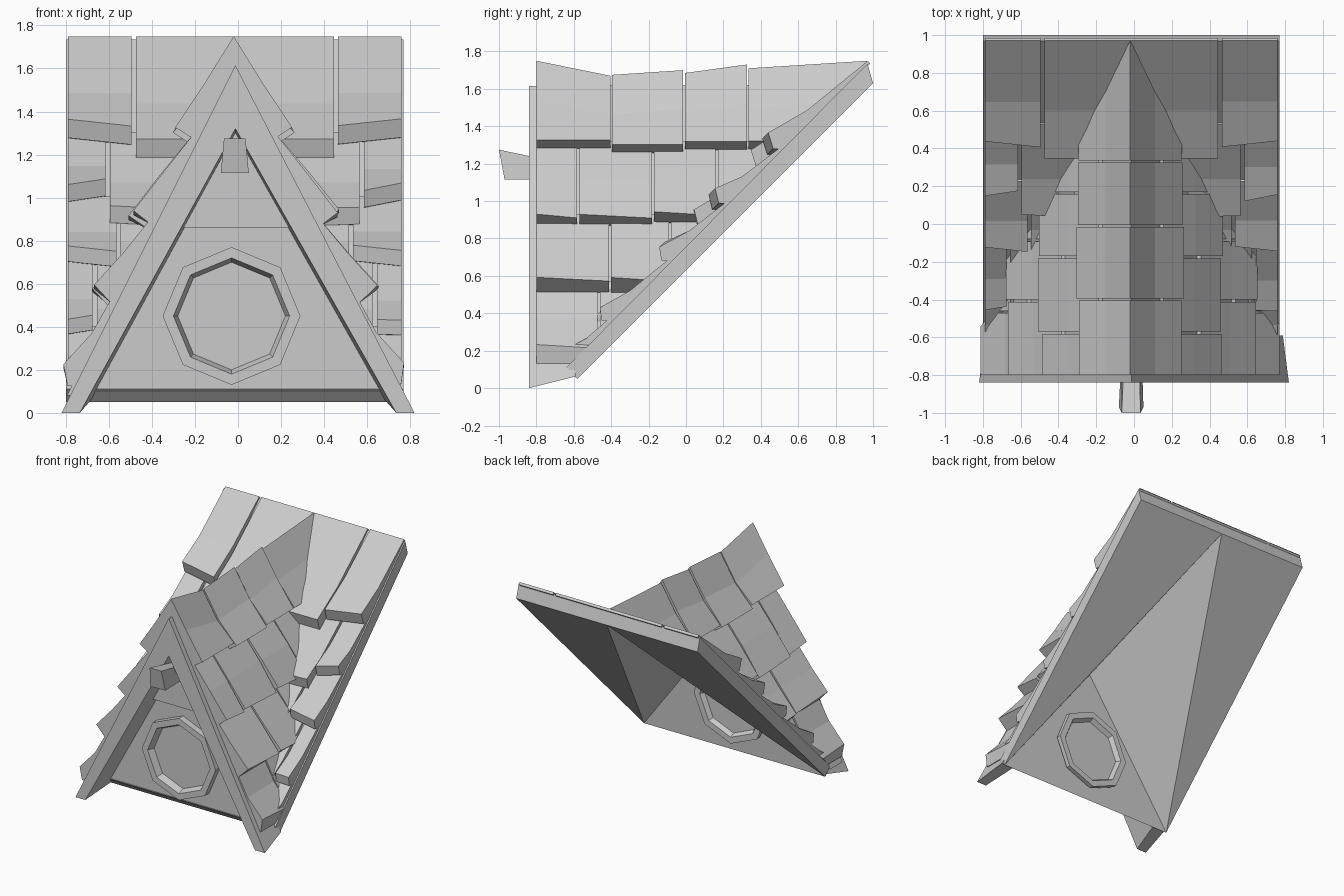
import bpy, bmesh, math, random
from mathutils import Vector

random.seed(4)
cube = bpy.data.objects.get("Cube")
if cube:
    bpy.data.objects.remove(cube, do_unlink=True)

grey = bpy.data.materials.new("plain grey")
grey.use_nodes = True
COL = (0.6, 0.6, 0.6, 1)
grey.diffuse_color = COL
grey.node_tree.nodes["Principled BSDF"].inputs["Base Color"].default_value = COL

SHIFT = -0.015   # tiles and slab sit slightly off centre
BASE = 0.75      # slab top: z = y + BASE
HALF = 0.785     # half width of the slab


def finish(name, bm, dx=0.0):
    bmesh.ops.translate(bm, verts=bm.verts[:], vec=(dx, 0, 0))
    bmesh.ops.recalc_face_normals(bm, faces=bm.faces[:])
    me = bpy.data.meshes.new(name)
    bm.to_mesh(me)
    bm.free()
    me.materials.append(grey)
    ob = bpy.data.objects.new(name, me)
    bpy.context.collection.objects.link(ob)
    return ob


def loft(bm, a, b):
    """Closed solid between two matching outlines."""
    va, vb = [bm.verts.new(p) for p in a], [bm.verts.new(p) for p in b]
    n = len(va)
    bm.faces.new(va)
    bm.faces.new(vb[::-1])
    for i in range(n):
        j = (i + 1) % n
        bm.faces.new((va[i], vb[i], vb[j], va[j]))


def cut(bm, co, no):
    """Keep the side the normal points to and cap the cut."""
    geom = bm.verts[:] + bm.edges[:] + bm.faces[:]
    bmesh.ops.bisect_plane(bm, geom=geom, dist=1e-5, plane_co=co, plane_no=no, clear_inner=True)
    rim = [e for e in bm.edges if e.is_boundary]
    if rim:
        bmesh.ops.holes_fill(bm, edges=rim, sides=0)


def tent(s):
    """Corner, apex and front peak of the hollow under the dormer."""
    return Vector((s * HALF, -0.58, 0.05)), Vector((0, 1, 1.63)), Vector((0, -0.53, 1.09))


def cut_tent(bm, s, gap):
    a, b, c = tent(s)
    n = (b - a).cross(c - a).normalized()
    if n.x * s < 0:
        n = -n
    cut(bm, a + n * gap, n)


def outer(z):
    return 0.82 * (1 - z / 1.62)


# Sloping roof slab, open under the dormer
for s, side in ((1, "left"), (-1, "right")):
    bm = bmesh.new()
    prof = [(-0.58, 0.05), (1, 1.63), (0.97, 1.735), (-0.64, 0.11)]
    loft(bm, [(0, y, z) for y, z in prof], [(s * HALF, y, z) for y, z in prof])
    cut_tent(bm, s, 0)
    finish("roof_slab_" + side, bm, SHIFT)

# Sill along the bottom edge of the slab
bm = bmesh.new()
prof = [(-0.582, 0.05), (-0.641, 0.11), (-0.582, 0.11)]
loft(bm, [(-HALF, y, z) for y, z in prof], [(HALF, y, z) for y, z in prof])
finish("bottom_sill", bm, SHIFT)

# Inner lining of the hollow
bm = bmesh.new()
la, apex, peak = tent(1)
ra = tent(-1)[0]
vs = [bm.verts.new(p) for p in (la, ra, apex, peak)]
for f in ((0, 2, 3), (1, 3, 2), (0, 3, 1)):
    bm.faces.new([vs[i] for i in f])
finish("hollow_lining", bm, SHIFT)

# Thin dormer shell that closes the joints between its tiles
for s, side in ((1, "left"), (-1, "right")):
    bm = bmesh.new()
    prof = [(outer(0.08), 0.08), (outer(0.08) - 0.03, 0.08), (0, 1.56), (0, 1.62)]
    loft(bm, [(s * x, -0.8, z) for x, z in prof], [(s * x, 0.95, z) for x, z in prof])
    cut(bm, (0, 0, BASE - 0.02), (0, -1, 1))
    cut_tent(bm, s, 0.01)
    finish("dormer_shell_" + side, bm, SHIFT)


# Main roof tiles lying on the slope, curling up towards the lip
def slope(x, zb, h):
    return (x, zb - BASE - 0.707 * h, zb + 0.707 * h)


def main_tile(s, x0, x1, zt, zb, lip):
    bm = bmesh.new()
    skew = random.uniform(-0.02, 0.02) if x0 else 0

    def section(x, k):
        mid = zb + (zt - zb) * 0.38
        return [slope(x, zt, 0), slope(x, zt, 0.02), slope(x, mid, lip * 0.5),
                slope(x, zb + k, lip), slope(x, zb + k - 0.03, 0.045), slope(x, zb + k, 0)]

    loft(bm, section(s * x0, skew), section(s * x1, -skew))
    cut_tent(bm, s, 0.004)
    if len(bm.faces):
        finish("main_roof_tile", bm, SHIFT)
    else:
        bm.free()


# Courses: top, bottom, lip height, extra drop of inner tiles, joints
ROWS = [(1.735, 1.27, 0.125, 0.085, (0, 0.48, 0.775)),
        (1.29, 0.98, 0.115, 0.11, (0.15, 0.6, 0.775)),
        (0.99, 0.68, 0.105, 0.07, (0.3, 0.55, 0.775)),
        (0.69, 0.37, 0.10, 0.07, (0.4, 0.66, 0.775)),
        (0.39, 0.15, 0.07, 0, (0.5, 0.775))]
for s in (1, -1):
    for zt, zb, lip, drop, xs in ROWS:
        for i in range(len(xs) - 1):
            inner = i < len(xs) - 2
            main_tile(s, xs[i], xs[i + 1] - (0.02 if inner else 0), zt,
                      zb - drop * inner + (random.uniform(-0.015, 0.015) if i else 0), lip)

# Dormer ridge tiles, folded over the ridge
RIDGE = [(-0.8, -0.405, 1.75, 1.67), (-0.395, -0.015, 1.675, 1.70),
         (-0.005, 0.325, 1.685, 1.73), (0.335, 0.97, 1.71, 1.75)]
for y0, y1, h0, h1 in RIDGE:
    zb = 1.27 + random.uniform(-0.015, 0.015)
    for s in (1, -1):
        bm = bmesh.new()

        def section(y, h):
            w = outer(zb)
            pts = [(0, h), (0.13, h - 0.21), (w + 0.1, zb + 0.045), (w + 0.03, zb), (w - 0.01, zb), (0, 1.6)]
            return [(s * x, y, z) for x, z in pts]

        loft(bm, section(y0, h0), section(y1, h1))
        cut(bm, (0, 0, BASE + 0.02), (0, -1, 1))
        finish("ridge_tile", bm, -0.02)

# Dormer side tiles in overlapping courses: top, bottom, lip, lip height, joints
COURSES = [(1.32, 0.87, 0.105, 0.05, (-0.8, -0.57, -0.17, 0.17, 0.6)),
           (0.93, 0.50, 0.10, 0.07, (-0.8, -0.4, -0.08, 0.25)),
           (0.57, 0.13, 0.035, 0.09, (-0.8, -0.46, -0.15))]
for s in (1, -1):
    for zt, zb0, lip0, rise, ys in COURSES:
        for y0, y1 in zip(ys, ys[1:]):
            bm = bmesh.new()
            zb = zb0 + random.uniform(-0.015, 0.015)
            lip = lip0 + random.uniform(-0.01, 0.01)

            def section(y, k):
                zm = zb + (zt - zb) * 0.55
                pts = [(outer(zt) - 0.01, zt), (outer(zt) + 0.02, zt), (outer(zm) + lip * 0.8, zm),
                       (outer(zb) + lip, zb + rise + k), (outer(zb) + 0.02, zb), (outer(zb) - 0.01, zb)]
                return [(s * x, y, z) for x, z in pts]

            loft(bm, section(y0, 0.01), section(y1 - 0.012, -0.01))
            cut(bm, (0, 0, BASE), (0, -1, 1))
            finish("dormer_side_tile", bm, SHIFT)

# A-shaped gable frame with undersides tapering inwards
for s, side in ((1, "left"), (-1, "right")):
    bm = bmesh.new()
    mid = -0.012 * s
    front = [(0.82, 0), (0.735, 0), (mid, 1.32), (mid, 1.615)]
    back = [(0.82, 0), (0.715, 0), (mid, 1.29), (mid, 1.615)]
    loft(bm, [(s * x, -0.84, z) for x, z in front], [(s * x, -0.59, z) for x, z in back])
    cut(bm, (0, -0.84, 0), (0, -0.25, 1))
    finish("gable_frame_" + side, bm)


# Gable wall and its raised upper panel
def gable_panel(name, z, y0, y1):
    bm = bmesh.new()
    w = 0.74 * (1 - z / 1.32)
    pts = [(-w - 0.012, z), (w - 0.012, z), (-0.012, 1.31)]
    loft(bm, [(x, y0, z) for x, z in pts], [(x, y1, z) for x, z in pts])
    finish(name, bm)


gable_panel("gable_wall", 0.1, -0.635, -0.585)
gable_panel("upper_gable_panel", 0.86, -0.69, -0.6)


# Octagonal window rims, outside and inside
def window_rim(name, y_wall, y_face):
    bm = bmesh.new()
    rings = []
    for r, y in ((0.32, y_wall), (0.32, y_face), (0.27, y_face), (0.25, y_wall)):
        rings.append([bm.verts.new((-0.03 + r * math.sin(i * math.pi / 4), y,
                                    0.45 + r * math.cos(i * math.pi / 4))) for i in range(8)])
    for a, b in zip(rings, rings[1:]):
        for i in range(8):
            j = (i + 1) % 8
            bm.faces.new((a[i], a[j], b[j], b[i]))
    bm.faces.new(rings[-1])
    finish(name, bm)


window_rim("window_rim_front", -0.638, -0.69)
window_rim("window_rim_back", -0.545, -0.51)

# Short beam end poking out of the gable
bm = bmesh.new()
loft(bm, [(-0.08, -0.97, 1.115), (0.05, -0.97, 1.115), (0.035, -1, 1.275), (-0.065, -1, 1.275)],
     [(-0.065, -0.65, 1.115), (0.04, -0.65, 1.115), (0.025, -0.65, 1.2), (-0.05, -0.65, 1.2)])
finish("ridge_beam_end", bm)
